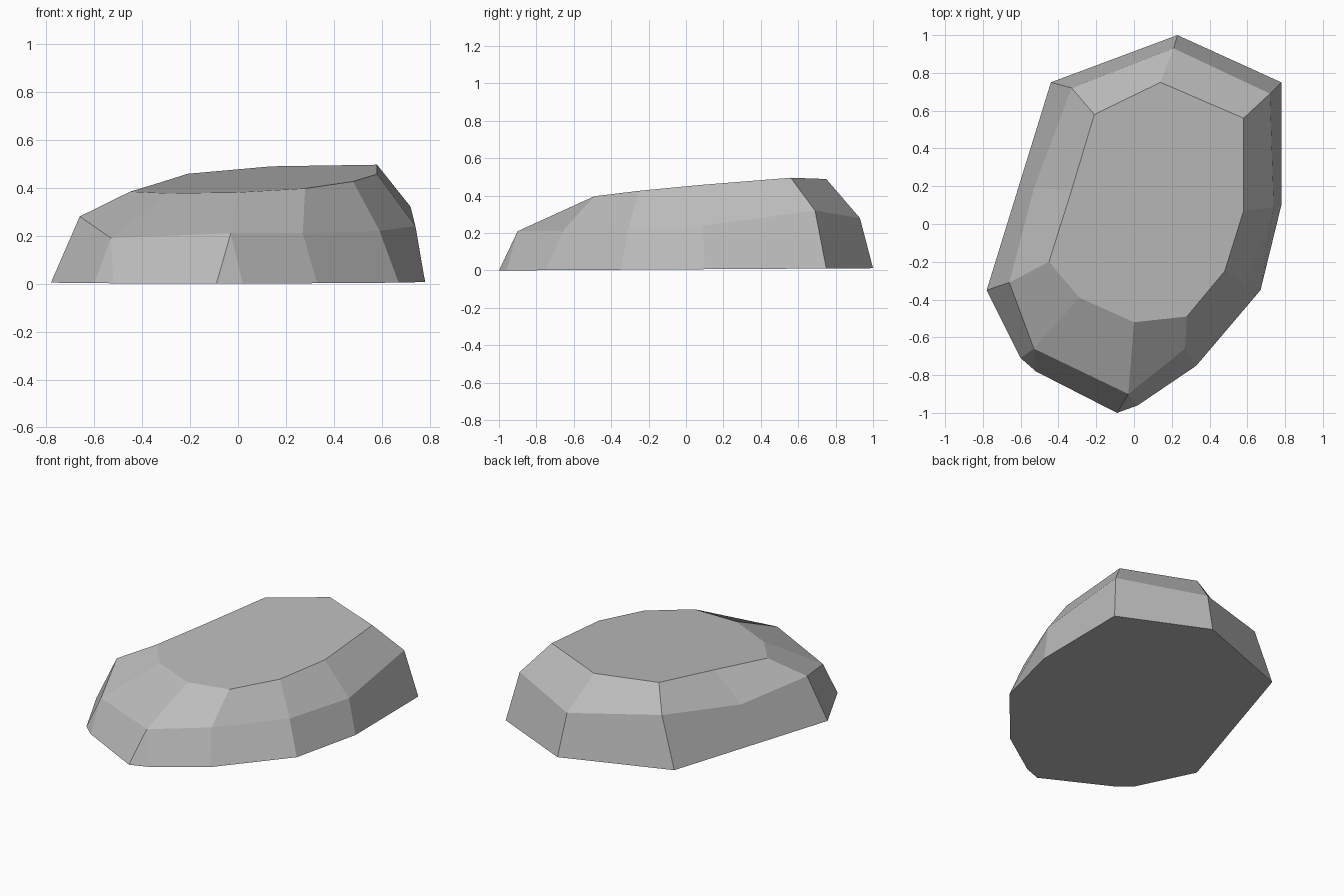
import bpy
import bmesh

default = bpy.data.objects.get("Cube")
if default:
    bpy.data.objects.remove(default, do_unlink=True)


def make_material(name, value):
    mat = bpy.data.materials.new(name)
    mat.use_nodes = True
    color = (value, value, value, 1.0)
    mat.diffuse_color = color
    mat.node_tree.nodes["Principled BSDF"].inputs["Base Color"].default_value = color
    return mat


# Vertical ribs of the boulder: foot (x, y), shoulder (x, y, z), rim (x, y)
ribs = [
    ((0.23, 1.0), (0.21, 0.93, 0.28), (0.14, 0.75)),
    ((-0.44, 0.75), (-0.33, 0.72, 0.33), (-0.21, 0.58)),
    ((-0.61, 0.2), (-0.53, 0.19, 0.25), (-0.33, 0.18)),
    ((-0.78, -0.35), (-0.66, -0.31, 0.28), (-0.45, -0.2)),
    ((-0.6, -0.71), (-0.53, -0.66, 0.19), (-0.29, -0.39)),
    ((-0.52, -0.78), (-0.53, -0.66, 0.19), (-0.29, -0.39)),
    ((-0.09, -1.0), (-0.03, -0.9, 0.21), (0.0, -0.52)),
    ((0.02, -0.96), (-0.03, -0.9, 0.21), (0.0, -0.52)),
    ((0.33, -0.75), (0.27, -0.66, 0.21), (0.28, -0.49)),
    ((0.67, -0.35), (0.59, -0.31, 0.22), (0.48, -0.25)),
    ((0.78, 0.1), (0.74, 0.09, 0.24), (0.58, 0.07)),
    ((0.78, 0.75), (0.72, 0.69, 0.32), (0.58, 0.56)),
]


def foot_height(x, y):
    return 0.006 + 0.006 * y


def rim_height(x, y):
    # The flat crown slopes up towards the back
    return 0.422 + 0.05 * x + 0.08 * y


bm = bmesh.new()
foot_ring, shoulder_ring, rim_ring = [], [], []
for foot, shoulder, rim in ribs:
    foot_ring.append(bm.verts.new((*foot, foot_height(*foot))))
    shoulder_ring.append(bm.verts.new(shoulder))
    rim_ring.append(bm.verts.new((*rim, rim_height(*rim))))

# Side facets between neighbouring rings
for lower, upper in ((foot_ring, shoulder_ring), (shoulder_ring, rim_ring)):
    for i in range(len(ribs)):
        j = (i + 1) % len(ribs)
        bm.faces.new((lower[i], lower[j], upper[j], upper[i]))

# Crown and underside
bm.faces.new(rim_ring)
bm.faces.new(foot_ring[::-1])

# Ribs that share a shoulder close up into triangular facets
bmesh.ops.remove_doubles(bm, verts=bm.verts[:], dist=0.001)
bmesh.ops.recalc_face_normals(bm, faces=bm.faces[:])

mesh = bpy.data.meshes.new("boulder")
bm.to_mesh(mesh)
bm.free()
mesh.materials.append(make_material("stone grey", 0.5))
boulder = bpy.data.objects.new("boulder", mesh)
bpy.context.scene.collection.objects.link(boulder)
